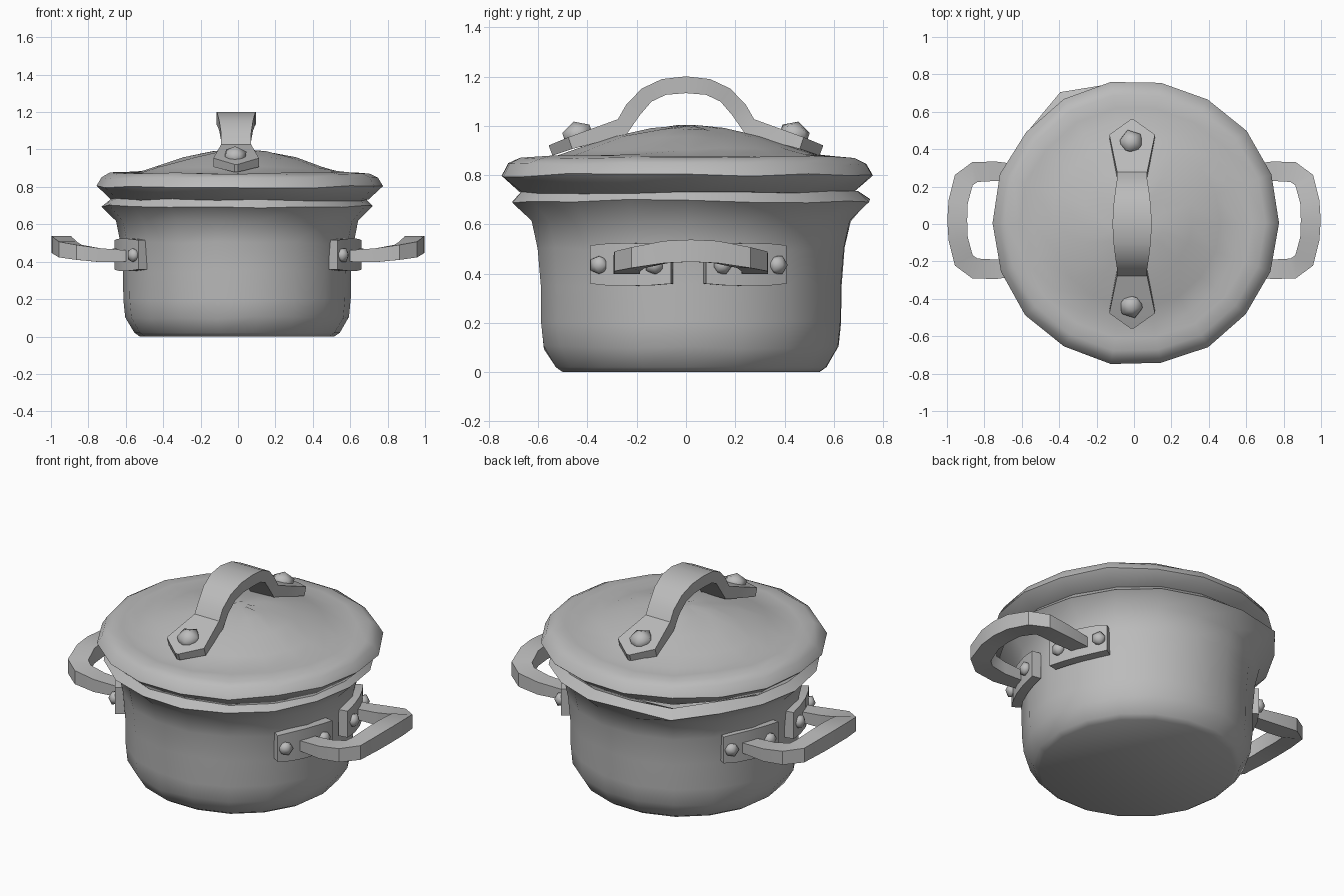
import bpy, bmesh, math, random
from math import sin, cos, radians
from mathutils import Vector, Matrix

random.seed(4)
cube = bpy.data.objects.get("Cube")
if cube:
    bpy.data.objects.remove(cube, do_unlink=True)

grey = bpy.data.materials.new("plain grey")
grey.use_nodes = True
COLOUR = (0.5, 0.5, 0.5, 1)
grey.diffuse_color = COLOUR
grey.node_tree.nodes["Principled BSDF"].inputs["Base Color"].default_value = COLOUR


def finish(name, bm, angle):
    """Turn a bmesh into a shaded object."""
    bmesh.ops.recalc_face_normals(bm, faces=bm.faces)
    mesh = bpy.data.meshes.new(name)
    bm.to_mesh(mesh)
    bm.free()
    mesh.materials.append(grey)
    ob = bpy.data.objects.new(name, mesh)
    bpy.context.collection.objects.link(ob)
    bpy.ops.object.select_all(action='DESELECT')
    ob.select_set(True)
    bpy.context.view_layer.objects.active = ob
    bpy.ops.object.shade_smooth_by_angle(angle=radians(angle))
    return ob


def bridge(bm, rings):
    for a, b in zip(rings, rings[1:]):
        n = len(a)
        for i in range(n):
            bm.faces.new((a[i], a[(i + 1) % n], b[(i + 1) % n], b[i]))
    bm.faces.new(rings[0])
    bm.faces.new(rings[-1])


def turned(name, profile, sides, centre, stretch, wobble):
    """Slightly uneven lathe of (radius, z) points."""
    bm = bmesh.new()
    uneven = [1 + random.uniform(-wobble, wobble) for _ in range(sides)]
    rings = []
    for r, z in profile:
        ring = []
        for i in range(sides):
            a = math.tau * i / sides
            rr = r * uneven[i]
            dz = random.uniform(-wobble, wobble) if z > 0.05 else 0
            ring.append(bm.verts.new((centre[0] + rr * cos(a) * stretch,
                                      centre[1] + rr * sin(a), z + dz)))
        rings.append(ring)
    bridge(bm, rings)
    return finish(name, bm, 52)


def strap(name, path, half_u, half_v, axis, angle=32):
    """Rectangular bar along a path; u follows the axis, v crosses it."""
    bm = bmesh.new()
    pts = [Vector(p) for p in path]
    axis = Vector(axis)
    rings = []
    for i, p in enumerate(pts):
        t = pts[min(i + 1, len(pts) - 1)] - pts[max(i - 1, 0)]
        v = t.cross(axis).normalized() * half_v[i]
        u = axis * half_u[i]
        rings.append([bm.verts.new(p + c) for c in (u + v, u - v, -u - v, v - u)])
    bridge(bm, rings)
    return finish(name, bm, angle)


def rivet(name, pos, radius, normal):
    bm = bmesh.new()
    bmesh.ops.create_icosphere(bm, subdivisions=1, radius=radius)
    turn = Vector(normal).to_track_quat('Z', 'Y').to_matrix().to_4x4()
    m = Matrix.Translation(pos) @ turn @ Matrix.Diagonal((1, 1, 0.8, 1))
    bmesh.ops.transform(bm, matrix=m, verts=bm.verts)
    return finish(name, bm, 60)


def mirrored(half):
    """Reflect a list of (x, y, z) points in y, sharing the last one."""
    return half + [(x, -y, z) for x, y, z in half[-2::-1]]


def both(half):
    return half + half[-2::-1]


# Pot body with flared rim and hollow inside
pot = turned("pot_body", [
    (0.53, 0), (0.56, 0.02), (0.61, 0.1), (0.62, 0.2), (0.622, 0.35),
    (0.635, 0.5), (0.66, 0.62), (0.74, 0.695), (0.69, 0.74), (0.63, 0.71),
    (0.6, 0.6), (0.56, 0.12), (0.5, 0.06)], 18, (-0.005, 0.02), 0.985, 0.008)
# Dent pushed outward in the rim at the back left corner
for v in pot.data.vertices:
    if v.co.z > 0.66 and abs(math.atan2(v.co.y, v.co.x) - radians(120)) < 0.25:
        v.co.x *= 1.06
        v.co.y *= 1.06

# Lid with a wide bevelled rim and low dome
turned("lid", [
    (0.6, 0.73), (0.685, 0.73), (0.762, 0.8), (0.735, 0.845), (0.69, 0.872),
    (0.62, 0.874), (0.55, 0.878), (0.45, 0.905), (0.3, 0.953),
    (0.15, 0.985), (0.04, 0.998)], 18, (0.01, 0.005), 1.01, 0.007)

# Arched lid handle with pointed feet
arch = [(-0.01, 0.55, 0.9), (-0.01, 0.47, 0.93), (-0.01, 0.26, 0.995),
        (-0.01, 0.215, 1.065), (-0.01, 0.16, 1.125), (-0.01, 0.09, 1.158),
        (-0.01, 0, 1.167)]
strap("lid_handle", mirrored(arch),
      both([0.01, 0.122, 0.08, 0.08, 0.09, 0.1, 0.105]),
      both([0.022, 0.025, 0.036, 0.035, 0.033, 0.033, 0.034]), (1, 0, 0))
for side, word in ((1, "back"), (-1, "front")):
    rivet("lid_rivet_" + word, (-0.015, side * 0.44, 0.965), 0.068,
          (0, side * 0.3, 1))

# Side handles, mounting plates and rivets
for sx, word in ((1, "left"), (-1, "right")):
    loop = [(0.59, 0.25, 0.43), (0.74, 0.262, 0.435), (0.85, 0.258, 0.45),
            (0.91, 0.215, 0.465), (0.94, 0.1, 0.488), (0.945, 0, 0.493)]
    strap("side_handle_" + word,
          [(sx * x, y + 0.02, z) for x, y, z in mirrored(loop)],
          both([0.03, 0.037, 0.04, 0.042, 0.045, 0.045]),
          both([0.045, 0.052, 0.055, 0.055, 0.052, 0.053]), (0, 0, 1))
    for sy, end in ((1, "back"), (-1, "front")):
        def around(deg, r, z):
            a = radians(deg)
            return (sx * r * cos(a), 0.01 + sy * r * sin(a), z)
        tag = word + "_" + end
        strap("handle_plate_" + tag,
              [around(d, 0.638, 0.437) for d in (6, 14, 22, 30, 37)],
              [0.078, 0.085, 0.087, 0.085, 0.078], [0.027] * 5, (0, 0, 1))
        for d, part in ((12, "inner"), (33, "outer")):
            p = around(d, 0.668, 0.435)
            rivet("plate_rivet_" + part + "_" + tag, p, 0.042, (p[0], p[1], 0))
